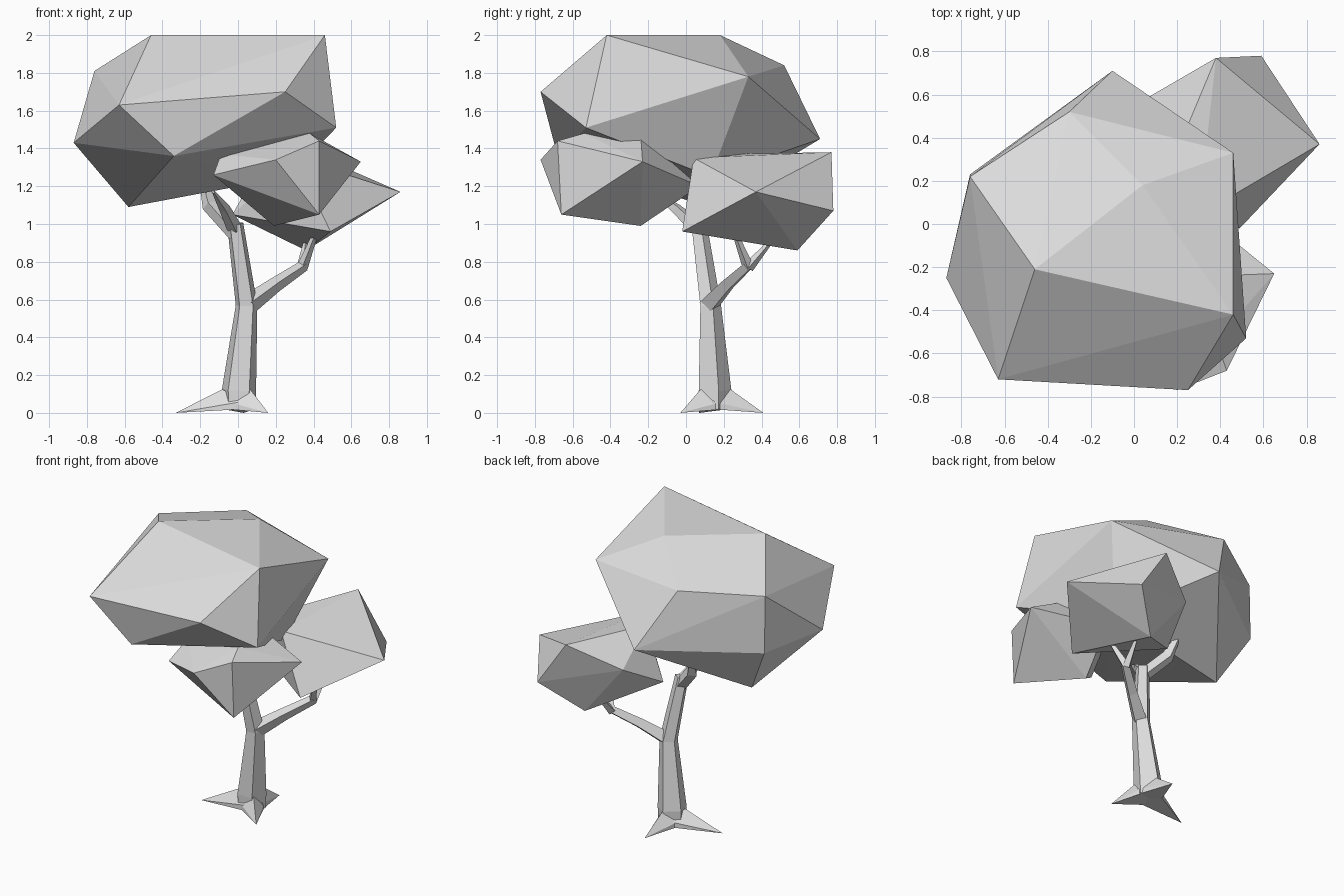
import bpy, bmesh, math
from mathutils import Vector

cube = bpy.data.objects.get("Cube")
if cube:
    bpy.data.objects.remove(cube)

# One plain material for the whole tree
grey = bpy.data.materials.new("pale_grey")
grey.use_nodes = True
colour = (0.74, 0.74, 0.74, 1)
grey.diffuse_color = colour
grey.node_tree.nodes["Principled BSDF"].inputs["Base Color"].default_value = colour


def finish(name, bm):
    bmesh.ops.recalc_face_normals(bm, faces=bm.faces)
    mesh = bpy.data.meshes.new(name)
    bm.to_mesh(mesh)
    bm.free()
    mesh.materials.append(grey)
    obj = bpy.data.objects.new(name, mesh)
    bpy.context.collection.objects.link(obj)


def faceted(name, corners):
    """Flat-faced solid stretched around its corner points."""
    bm = bmesh.new()
    for c in corners:
        bm.verts.new(c)
    hull = bmesh.ops.convex_hull(bm, input=bm.verts)
    loose = [v for v in hull["geom_interior"] if isinstance(v, bmesh.types.BMVert)]
    bmesh.ops.delete(bm, geom=loose, context='VERTS')
    finish(name, bm)


def limb(name, path, sides=4, turn=0.0):
    """Tapered low-poly tube along (x, y, z, radius) points."""
    bm = bmesh.new()
    pts = [Vector(p[:3]) for p in path]
    rings = []
    for i, p in enumerate(pts):
        axis = (pts[min(i + 1, len(pts) - 1)] - pts[max(i - 1, 0)]).normalized()
        side = Vector((0, 1, 0)).cross(axis).normalized()
        other = axis.cross(side)
        ring = []
        for k in range(sides):
            a = turn + math.tau * k / sides
            ring.append(bm.verts.new(p + path[i][3] * (side * math.cos(a) + other * math.sin(a))))
        rings.append(ring)
    for low, high in zip(rings, rings[1:]):
        for k in range(sides):
            n = (k + 1) % sides
            bm.faces.new((low[k], low[n], high[n], high[k]))
    bm.faces.new(rings[0])
    bm.faces.new(rings[-1])
    finish(name, bm)


# Foliage clumps
faceted("main_crown", [
    (0.46, -0.42, 2.0), (-0.46, -0.21, 2.0), (0.04, 0.18, 2.0),
    (0.46, 0.33, 1.78), (-0.30, 0.52, 1.84), (-0.10, 0.71, 1.45),
    (0.25, -0.77, 1.70), (0.52, -0.53, 1.51), (-0.63, -0.72, 1.63),
    (-0.76, 0.22, 1.81), (-0.76, 0.23, 1.42), (-0.87, -0.25, 1.43),
    (-0.34, -0.68, 1.36), (-0.58, 0.11, 1.09), (0.27, 0.13, 1.25)])

faceted("front_clump", [
    (0.43, -0.68, 1.44), (0.43, -0.66, 1.05), (0.65, -0.23, 1.33),
    (0.20, -0.77, 1.34), (0.38, -0.24, 1.47), (0.38, -0.54, 1.48),
    (-0.13, -0.57, 1.26), (-0.09, -0.42, 1.37), (0.19, -0.24, 0.99),
    (0.28, 0.07, 1.20)])

faceted("back_clump", [
    (0.86, 0.37, 1.17), (0.49, -0.02, 0.96), (0.36, 0.59, 0.86),
    (0.38, 0.77, 1.38), (0.59, 0.78, 1.07), (0.30, 0.04, 1.35),
    (0.15, 0.22, 1.37), (-0.03, 0.29, 1.05), (0.07, 0.59, 1.22)])

# Trunk and its two upper forks
limb("trunk", [(0.005, 0.145, 0.02, 0.09), (0.005, 0.145, 0.12, 0.095),
               (0.045, 0.125, 0.57, 0.06), (-0.015, 0.065, 1.0, 0.045)], sides=5, turn=0.3)
limb("left_fork", [(-0.015, 0.07, 0.95, 0.042), (-0.15, 0.15, 1.10, 0.042),
                   (-0.20, 0.22, 1.27, 0.01)])
limb("front_fork", [(-0.02, 0.06, 0.98, 0.04), (-0.07, -0.05, 1.08, 0.03),
                    (-0.13, -0.17, 1.17, 0.008)])

# Side branch with two twigs
limb("side_branch", [(0.05, 0.12, 0.57, 0.055), (0.20, 0.22, 0.68, 0.04),
                     (0.35, 0.33, 0.78, 0.03)])
for name, tip in (("upright_twig", (0.43, 0.24, 1.0)), ("back_twig", (0.36, 0.46, 0.92))):
    limb(name, [(0.34, 0.33, 0.77, 0.03), (*tip, 0.01)])

# Three pointed roots flaring from the trunk foot
foot = Vector((0.005, 0.145, 0))
up = Vector((0, 0, 1))
for name, tip in (("left_root", (-0.33, 0.07, 0)), ("front_root", (0.16, -0.03, 0)),
                  ("back_root", (0.03, 0.41, 0))):
    out = (Vector(tip) - foot).normalized()
    across = Vector((-out.y, out.x, 0)) * 0.085
    faceted(name, [tip, foot + across + up * 0.02, foot - across + up * 0.02,
                   foot + out * 0.09 + up * 0.125,
                   foot + across + up * 0.06, foot - across + up * 0.06])
